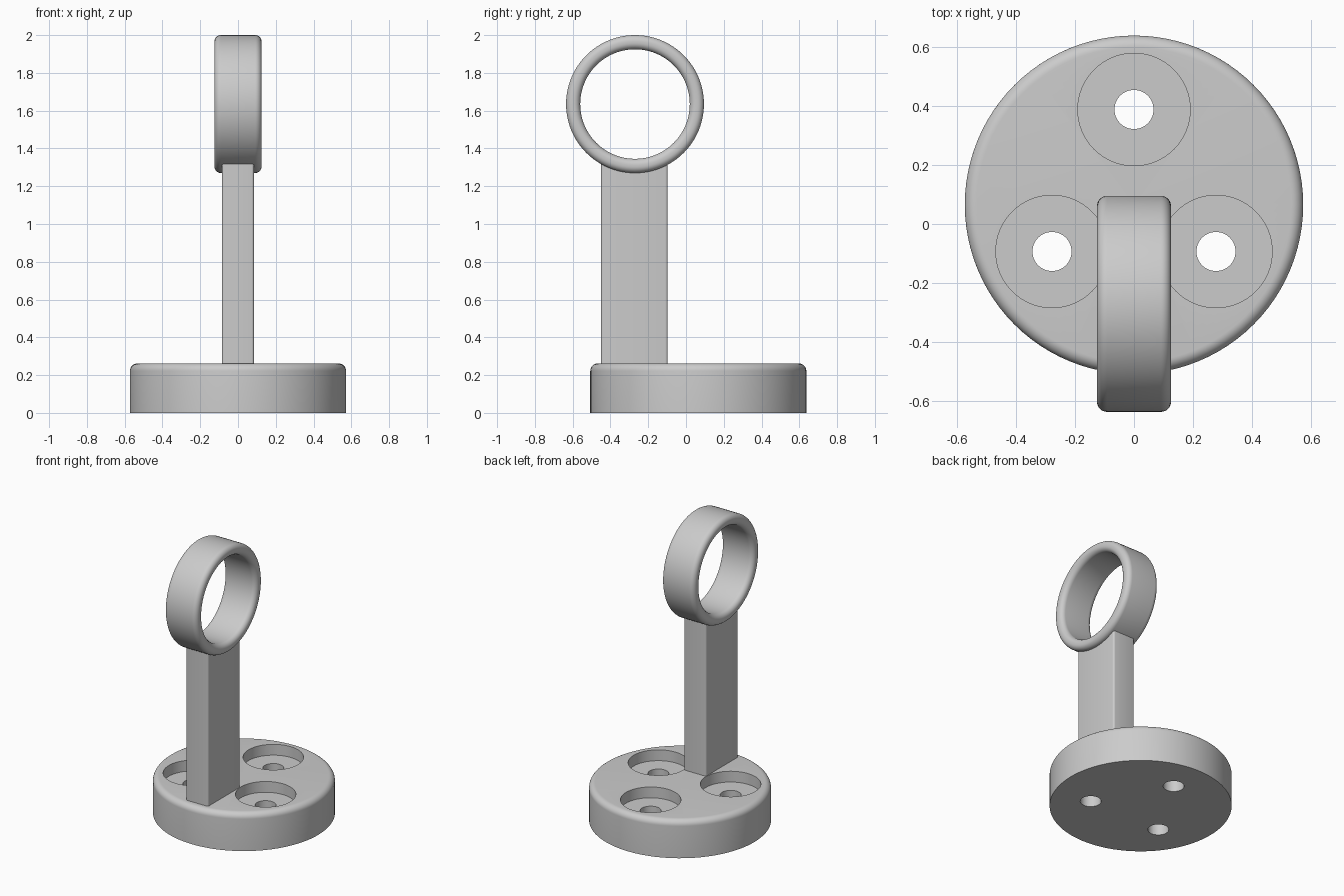
import bpy, bmesh
from math import sin, cos, pi, radians
from mathutils import Matrix, Vector

cube = bpy.data.objects.get("Cube")
if cube:
    bpy.data.objects.remove(cube, do_unlink=True)

grey = bpy.data.materials.new("plain grey")
grey.use_nodes = True
GREY = (0.6, 0.6, 0.6, 1)
grey.diffuse_color = GREY
grey.node_tree.nodes["Principled BSDF"].inputs["Base Color"].default_value = GREY

BASE_Y, BASE_R, BASE_H = 0.065, 0.572, 0.262
RING_Y, RING_Z, RING_R = -0.27, 1.635, 0.365


def add_object(name, bm):
    bmesh.ops.recalc_face_normals(bm, faces=bm.faces)
    mesh = bpy.data.meshes.new(name)
    bm.to_mesh(mesh)
    bm.free()
    mesh.materials.append(grey)
    obj = bpy.data.objects.new(name, mesh)
    bpy.context.collection.objects.link(obj)
    return obj


def activate(obj):
    bpy.ops.object.select_all(action="DESELECT")
    obj.select_set(True)
    bpy.context.view_layer.objects.active = obj


def smooth(obj):
    activate(obj)
    bpy.ops.object.shade_smooth_by_angle(angle=radians(35))


def arc(cr, cz, r, start, steps=8):
    """Quarter-circle corner in the (radius, height) plane."""
    angles = [start + pi / 2 * i / steps for i in range(steps + 1)]
    return [(cr + r * cos(a), cz + r * sin(a)) for a in angles]


def revolve(name, profile, closed=False, sides=96):
    """Turn a (radius, height) profile around z."""
    bm = bmesh.new()
    verts = [bm.verts.new((r, 0, z)) for r, z in profile]
    pairs = list(zip(verts, verts[1:]))
    if closed:
        pairs.append((verts[-1], verts[0]))
    edges = [bm.edges.new(p) for p in pairs]
    bmesh.ops.spin(bm, geom=verts + edges, cent=(0, 0, 0), axis=(0, 0, 1),
                   angle=2 * pi, steps=sides)
    bmesh.ops.remove_doubles(bm, verts=bm.verts, dist=0.0001)
    return add_object(name, bm)


def cut_cylinder(target, x, y, z0, z1, r):
    bm = bmesh.new()
    bmesh.ops.create_cone(bm, cap_ends=True, segments=64, radius1=r, radius2=r,
                          depth=z1 - z0,
                          matrix=Matrix.Translation((x, y, (z0 + z1) / 2)))
    cutter = add_object("hole_cutter", bm)
    cutter.hide_render = True
    mod = target.modifiers.new("hole", "BOOLEAN")
    mod.operation, mod.solver, mod.object = "DIFFERENCE", "EXACT", cutter
    activate(target)
    bpy.ops.object.modifier_apply(modifier=mod.name)
    bpy.data.objects.remove(cutter, do_unlink=True)


# Round base with a softened top rim
fillet = 0.04
base = revolve("base", [(0, 0), (BASE_R, 0)]
               + arc(BASE_R - fillet, BASE_H - fillet, fillet, 0)
               + [(0, BASE_H)])
base.data.transform(Matrix.Translation((0, BASE_Y, 0)))

# Three counterbored screw holes
for k in range(3):
    a = pi / 2 + k * 2 * pi / 3
    x, y = 0.32 * cos(a), BASE_Y + 0.002 + 0.32 * sin(a)
    cut_cylinder(base, x, y, BASE_H - 0.075, BASE_H + 0.1, 0.19)
    cut_cylinder(base, x, y, -0.1, BASE_H, 0.066)
smooth(base)

# Upright post with softened vertical edges
bm = bmesh.new()
bmesh.ops.create_cube(bm, size=1)
low, high = Vector((-0.085, -0.45, 0.2)), Vector((0.085, -0.097, 1.33))
size, mid = high - low, (high + low) / 2
bmesh.ops.transform(bm, verts=bm.verts,
                    matrix=Matrix.Translation(mid) @ Matrix.Diagonal((*size, 1)))
uprights = [e for e in bm.edges if abs(e.verts[0].co.z - e.verts[1].co.z) > 0.5]
bmesh.ops.bevel(bm, geom=uprights, offset=0.013, segments=4, profile=0.5,
                affect="EDGES")
smooth(add_object("post", bm))

# Rounded ring on a sideways axis
inner, half, fillet = 0.29, 0.125, 0.034
corners = [(RING_R - fillet, half - fillet), (inner + fillet, half - fillet),
           (inner + fillet, fillet - half), (RING_R - fillet, fillet - half)]
section = []
for i, (r, z) in enumerate(corners):
    section += arc(r, z, fillet, i * pi / 2)
ring = revolve("ring", section, closed=True)
ring.data.transform(Matrix.Translation((0, RING_Y, RING_Z))
                    @ Matrix.Rotation(pi / 2, 4, "Y"))
smooth(ring)
